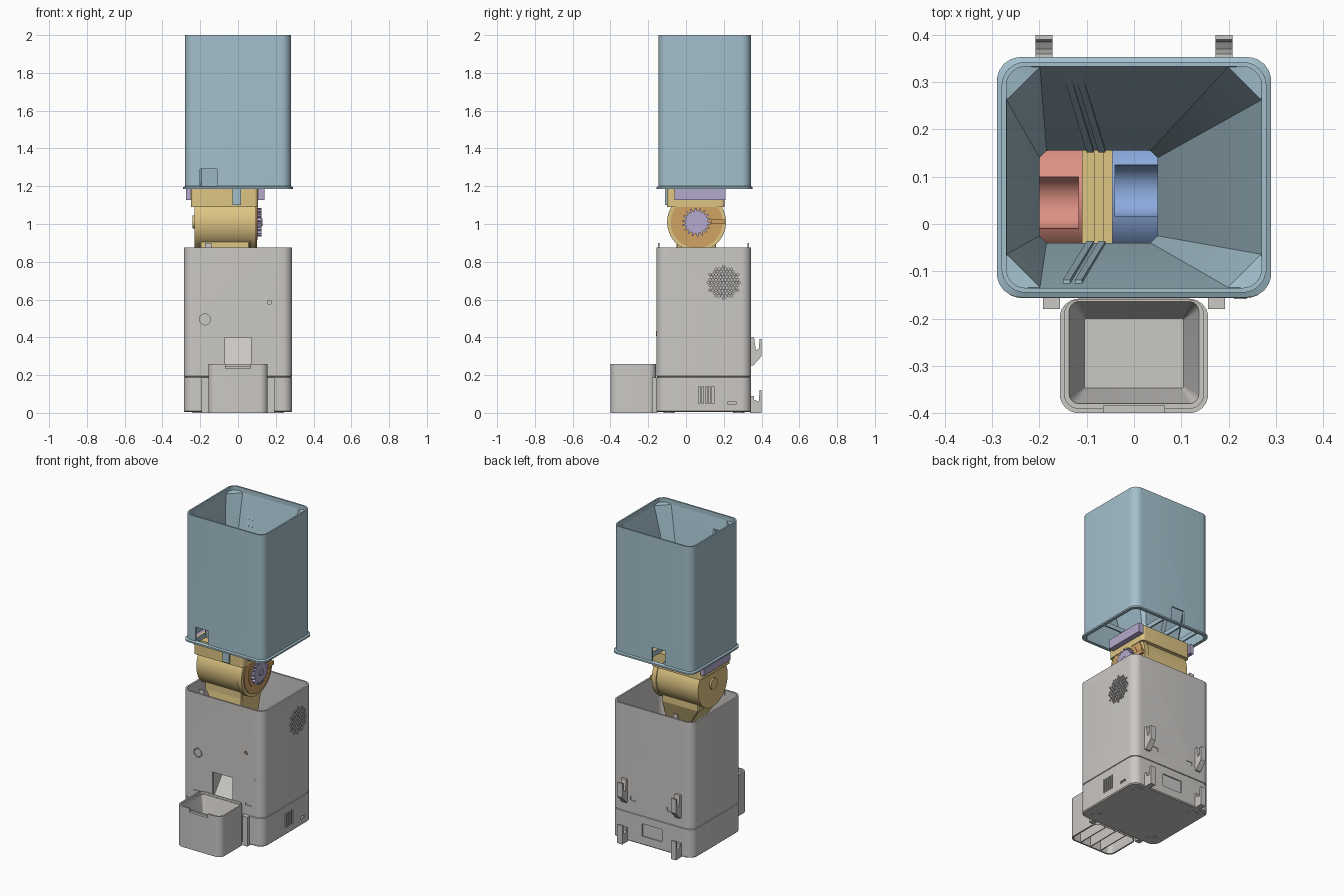
import bpy, bmesh, math
from mathutils import Vector, Matrix

if "Cube" in bpy.data.objects:
    bpy.data.objects.remove(bpy.data.objects["Cube"])


def material(name, *rgb):
    m = bpy.data.materials.new(name)
    m.use_nodes = True
    m.diffuse_color = (*rgb, 1)
    m.node_tree.nodes["Principled BSDF"].inputs["Base Color"].default_value = (*rgb, 1)
    return m


GREY = material("warm_grey", .60, .58, .56)
TEAL = material("pale_blue_grey", .37, .53, .61)
YELLOW = material("sand_yellow", .73, .56, .23)
ORANGE = material("soft_orange", .64, .37, .13)
PURPLE = material("lilac", .46, .40, .61)
RED = material("coral_red", .73, .28, .23)
BLUE = material("sky_blue", .26, .40, .72)


def finish(name, bm, mat):
    bmesh.ops.recalc_face_normals(bm, faces=bm.faces)
    mesh = bpy.data.meshes.new(name)
    bm.to_mesh(mesh)
    bm.free()
    ob = bpy.data.objects.new(name, mesh)
    bpy.context.collection.objects.link(ob)
    if mat:
        mesh.materials.append(mat)
    return ob


def activate(ob):
    bpy.ops.object.select_all(action='DESELECT')
    ob.select_set(True)
    bpy.context.view_layer.objects.active = ob


def smooth(ob):
    activate(ob)
    bpy.ops.object.shade_smooth_by_angle(angle=math.radians(30))
    return ob


def cut(ob, cutter):
    mod = ob.modifiers.new("cut", 'BOOLEAN')
    mod.operation, mod.solver, mod.object = 'DIFFERENCE', 'EXACT', cutter
    activate(ob)
    bpy.ops.object.modifier_apply(modifier=mod.name)
    bpy.data.objects.remove(cutter)


def ring(x0, x1, y0, y1, r, z, chamfer=False, n=6):
    """Rectangle with rounded or chamfered corners at height z."""
    pts = []
    for k, (cx, cy) in enumerate([(x1 - r, y1 - r), (x0 + r, y1 - r), (x0 + r, y0 + r), (x1 - r, y0 + r)]):
        ends = [Vector((math.cos((k + e) * math.pi / 2), math.sin((k + e) * math.pi / 2), 0)) for e in (0, 1)]
        for i in range(n + 1):
            d = ends[0].lerp(ends[1], i / n)
            pts.append(Vector((cx, cy, z)) + r * (d if chamfer else d.normalized()))
    return pts


def loft(name, rings, mat, closed=False):
    """Skin rings in order; cap both ends unless the loft closes on itself."""
    bm = bmesh.new()
    vs = [[bm.verts.new(p) for p in r] for r in rings]
    pairs = list(zip(vs, vs[1:])) + ([(vs[-1], vs[0])] if closed else [])
    for a, b in pairs:
        for i in range(len(a)):
            j = (i + 1) % len(a)
            bm.faces.new((a[i], a[j], b[j], b[i]))
    if not closed:
        bm.faces.new(vs[0])
        bm.faces.new(vs[-1])
    return smooth(finish(name, bm, mat))


def box(name, x0, x1, y0, y1, z0, z1, mat=None):
    bm = bmesh.new()
    bmesh.ops.create_cube(bm, size=1, matrix=Matrix.Translation(((x0 + x1) / 2, (y0 + y1) / 2, (z0 + z1) / 2))
                          @ Matrix.Diagonal((x1 - x0, y1 - y0, z1 - z0, 1)))
    return finish(name, bm, mat)


def rods(name, axis, spots, a, b, r, mat=None, sides=48):
    """Cylinders from a to b along an axis, one at each spot."""
    bm = bmesh.new()
    turn = Vector((0, 0, 1)).rotation_difference(axis).to_matrix().to_4x4()
    for s in spots:
        bmesh.ops.create_cone(bm, cap_ends=True, segments=sides, radius1=r, radius2=r, depth=b - a,
                              matrix=Matrix.Translation(Vector(s) + axis * (a + b) / 2) @ turn)
    return smooth(finish(name, bm, mat))


def prism(name, profile, x0, x1, mat):
    """Extrude a y-z profile along x."""
    return flat_loft(name, [[Vector((x, y, z)) for y, z in profile] for x in (x0, x1)], mat)


def flat_loft(name, rings, mat):
    ob = loft(name, rings, mat)
    ob.data.shade_flat()
    return ob


X, Y, Z = Vector((1, 0, 0)), Vector((0, 1, 0)), Vector((0, 0, 1))

# Hopper: flanged outer shell with a chamfered funnel inside, hollow underneath
def hop(d, z, r=.05):
    return ring(-.29 + d, .29 - d, -.155 + d, .353 - d, r, z)

hopper = loft("hopper", [
    hop(0, 1.185), hop(0, 1.195), hop(.01, 1.2), hop(.01, 2), hop(.02, 2, .04), hop(.02, 1.975, .04),
    ring(-.269, .269, -.134, .332, .07, 1.97, True), ring(-.2, .05, -.04, .155, .015, 1.2, True),
    ring(-.2, .05, -.04, .155, .015, 1.185, True), ring(-.208, .058, -.048, .163, .015, 1.185, True),
    ring(-.2695, .2695, -.1345, .3325, .07, 1.93, True), hop(.02, 1.92, .04), hop(.02, 1.185, .04)],
    TEAL, True)
cut(hopper, box("front_notch", -.2, -.11, -.2, -.125, 1.2, 1.29))
cut(hopper, box("back_notch", -.09, 0, .32, .4, 1.2, 1.29))
for i, x in enumerate((-.2, -.08, .05)):
    for side, y0, y1 in (("front", -.137, -.048), ("back", .163, .335)):
        box(f"hopper_{side}_rib_{i}", x - .005, x + .005, y0, y1, 1.187, 1.215, TEAL)
box("hopper_left_rib", .058, .272, .05, .06, 1.187, 1.215, TEAL)
box("hopper_clip", -.03, .015, -.112, -.09, 1.1, 1.19, TEAL)

# Guide strips running down the funnel walls
for side, top, low, s in (("front", -.134, -.04, 1), ("back", .332, .155, -1)):
    for i, off in enumerate((0, .025)):
        flat_loft(f"{side}_guide_{i}", [
            [Vector((x + off + a, y + s * b, z)) for a, b in ((0, -.004), (.015, -.004), (.015, .016), (0, .016))]
            for x, y, z in ((-.15, top, 1.9), (-.1, low - s * .012, 1.21))], TEAL)

# Dispenser housing, cut open under the hopper throat
centre = (0, .056, 1.01)
housing = rods("housing", X, [centre], -.23, .065, .15, YELLOW, 64)
cut(housing, box("throat", -.2, .05, -.04, .155, .98, 1.3))
rods("housing_end_plate", X, [centre], .064, .095, .156, YELLOW, 64)
rods("housing_cap", X, [centre], -.24, -.225, .035, YELLOW)
rods("orange_disc", X, [centre], .094, .101, .137, ORANGE, 64)
rods("disc_hub_ring", X, [centre], .1, .104, .095, ORANGE)
box("disc_latch", .095, .112, .135, .205, 1.0, 1.025, ORANGE)
loft("housing_collar", [ring(*lim, .02, z) for lim, z in (
    ((-.25, .105, -.1, .205), 1.09), ((-.25, .105, -.1, .205), 1.188),
    ((-.2, .05, -.04, .155), 1.188), ((-.2, .05, -.04, .155), 1.09))], YELLOW, True)
prism("drum_divider", [(-.04, 1.0), (.155, 1.0), (.155, 1.15), (-.04, 1.15)], -.11, -.045, YELLOW)
box("divider_ridge", -.085, -.065, -.04, .155, 1.15, 1.165, YELLOW)

# Two scoop drums
for name, x0, x1, c0, c1, y, mat in (("red_drum", -.2, -.11, -.21, -.117, .045, RED),
                                     ("blue_drum", -.048, .05, -.04, .06, .07, BLUE)):
    drum = rods(name, X, [centre], x0, x1, .13, mat, 64)
    cut(drum, rods("scoop", X, [(0, y, 1.125)], c0, c1, .055))
    smooth(drum)

# Drive gear with axle, and slide rails
teeth = 18
gear = [(centre[1] + r * math.cos(a), centre[2] + r * math.sin(a))
        for i in range(teeth) for r, d in ((.06, 0), (.06, .4), (.076, .55), (.076, .85))
        for a in [(i + d) * math.tau / teeth]]
prism("drive_gear", gear, .101, .124, PURPLE)
rods("gear_axle", X, [centre], .12, .13, .02, PURPLE)
box("right_rail", -.275, -.25, -.06, .21, 1.128, 1.188, PURPLE)
box("left_rail", .105, .14, -.06, .21, 1.128, 1.188, PURPLE)

# Chute falling towards the front outlet
flat_loft("chute", [ring(*lim, .005, z, True, 1) for lim, z in (
    ((-.2, .06, -.05, .16), .93), ((-.2, .06, -.05, .16), .86),
    ((-.08, .07, -.07, .1), .7), ((-.07, .07, -.12, 0), .42))], YELLOW)

# Body: open-topped rounded box with a seam groove
def bod(d, z, r=.05):
    return ring(-.287 + d, .287 - d, -.157 + d, .345 - d, r, z)

body = loft("body", [
    bod(.006, .004), bod(0, .01), bod(0, .187), bod(.004, .189), bod(.004, .192), bod(0, .194), bod(0, .875),
    bod(.011, .875, .04), bod(.011, .03, .04)], GREY)
cut(body, box("outlet", -.07, .07, -.2, -.14, .2, .4))
pitch = .0165
holes = [(0, .2 + (i + j / 2) * pitch, .69 + j * pitch * .866) for i in range(-9, 10) for j in range(-6, 7)
         if Vector(((i + j / 2), j * .866)).length * pitch < .086]
cut(body, rods("speaker_holes", X, holes, .26, .3, .006, None, 6))
for i in range(5):
    y = .066 + i * .018
    cut(body, box("vent", .26, .3, y, y + .009, .05, .14))
cut(body, box("side_port", .26, .3, .222, .264, .045, .06))
cut(body, box("back_panel_recess", -.07, .07, .338, .36, .06, .14))
for s in (-1, 1):
    cut(body, box("front_slot", s * .185 - .022, s * .185 + .022, -.17, -.153, .252, .268))
    cut(body, box("back_slot", s * .13 - .022, s * .13 + .022, .341, .36, .27, .295))
cut(body, rods("button_groove", Y, [(-.175, 0, .495)], -.17, -.149, .029))
cut(body, rods("indicator_hole", Y, [(.167, 0, .585)], -.17, -.14, .012, None, 6))
smooth(body)
rods("button", Y, [(-.175, 0, .495)], -.156, -.147, .024, GREY)
rods("sensor_dot", Y, [(.225, 0, .42)], -.159, -.15, .013, GREY)
prism("outlet_ramp", [(-.145, .2), (.02, .42), (.03, .42), (.03, .2)], -.085, .085, GREY)
box("front_tab", -.175, -.14, -.147, -.14, .84, .9, GREY)
box("back_tab", -.175, -.14, .326, .334, .84, .9, GREY)
rods("feet", Z, [(x, y, 0) for x in (-.21, .21) for y in (-.09, .28)], 0, .01, .03, GREY, 32)

# Wall hooks on the back and bracket posts at the front
upper = [(.34, .25), (.355, .25), (.4, .3), (.4, .39), (.39, .39), (.385, .34), (.37, .33), (.36, .4), (.34, .4)]
lower = [(.34, 0), (.4, 0), (.4, .12), (.39, .12), (.385, .06), (.36, .07), (.36, .09), (.34, .09)]
for side, s in (("left", 1), ("right", -1)):
    for level, profile in (("upper", upper), ("lower", lower)):
        prism(f"{side}_{level}_hook", profile, s * .172, s * .208, GREY)
    box(f"{side}_bracket", min(s * .157, s * .192), max(s * .157, s * .192), -.18, -.15, 0, .188, GREY)

# Bowl tray with tapered basin, hollow and ribbed below
def tub(d, z, r=.04):
    return ring(-.157 + d, .157 - d, -.4 + d, -.158 - d * .3, r, z)

tray = loft("tray", [
    tub(.01, .09, .03), tub(.01, 0, .03), tub(0, 0), tub(0, .26), tub(.01, .26, .03), tub(.01, .245, .03),
    tub(.02, .245, .02), ring(-.105, .105, -.347, -.2, .004, .1)], GREY)
cut(tray, box("tray_dip", -.065, .065, -.42, -.384, .235, .3))
for i in range(3):
    x = -.075 + i * .075
    box(f"tray_rib_{i}", x - .003, x + .003, -.392, -.163, .002, .092, GREY)
